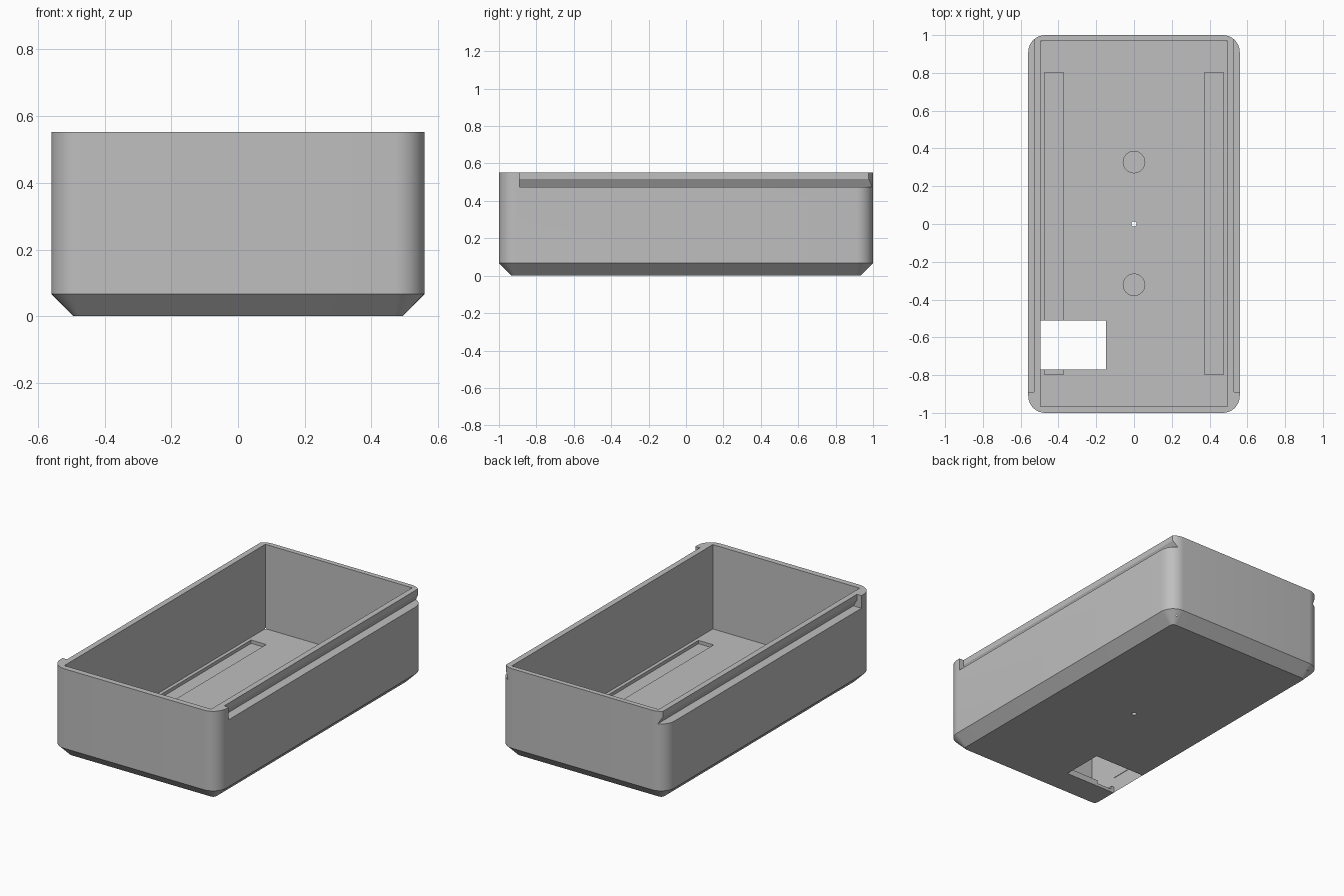
import bpy, bmesh, math

default = bpy.data.objects.get("Cube")
if default:
    bpy.data.objects.remove(default)

HX, HY, H = 0.56, 1.0, 0.552      # outer half sizes and height
R, CH = 0.09, 0.067               # corner radius and base chamfer
FLOOR, RECESS = 0.038, 0.018      # floor height and bottom of shallow pockets

grey = bpy.data.materials.new("plain grey")
grey.use_nodes = True
colour = (0.52, 0.52, 0.52, 1)
grey.diffuse_color = colour
grey.node_tree.nodes["Principled BSDF"].inputs["Base Color"].default_value = colour


def make(name, bm):
    bmesh.ops.recalc_face_normals(bm, faces=bm.faces[:])
    mesh = bpy.data.meshes.new(name)
    bm.to_mesh(mesh)
    bm.free()
    mesh.materials.append(grey)
    obj = bpy.data.objects.new(name, mesh)
    bpy.context.collection.objects.link(obj)
    return obj


def loft(name, rings):
    """Skin a stack of matching closed rings and cap both ends."""
    bm = bmesh.new()
    loops = [[bm.verts.new(p) for p in ring] for ring in rings]
    n = len(loops[0])
    for a, b in zip(loops, loops[1:]):
        for i in range(n):
            j = (i + 1) % n
            bm.faces.new((a[i], a[j], b[j], b[i]))
    bm.faces.new(loops[0][::-1])
    bm.faces.new(loops[-1])
    return make(name, bm)


def rounded_ring(inset, z, steps=10):
    ring = []
    for q, (sx, sy) in enumerate([(1, 1), (-1, 1), (-1, -1), (1, -1)]):
        for i in range(steps + 1):
            a = (q + i / steps) * math.pi / 2
            ring.append((sx * (HX - R) + (R - inset) * math.cos(a),
                         sy * (HY - R) + (R - inset) * math.sin(a), z))
    return ring


def box(name, x0, x1, y0, y1, z0, z1):
    return loft(name, [[(x0, y0, z), (x1, y0, z), (x1, y1, z), (x0, y1, z)]
                       for z in (z0, z1)])


def cylinder(name, y, radius, z0, z1, n):
    return loft(name, [[(radius * math.cos(i * math.tau / n),
                         y + radius * math.sin(i * math.tau / n), z)
                        for i in range(n)] for z in (z0, z1)])


# Outer shell with rounded corners and a chamfered base
tray = loft("open_box", [rounded_ring(CH, 0), rounded_ring(0, CH), rounded_ring(0, H)])

# Interior and the openings through the floor
cutters = [
    box("interior_cutter", -0.495, 0.495, -0.965, 0.97, FLOOR, 0.7),
    box("port_cutter", -0.498, -0.148, -0.77, -0.51, -0.1, 0.1),
    cylinder("centre_hole_cutter", 0, 0.014, -0.1, 0.1, 12),
]

# Round floor pockets
for y in (-0.322, 0.328):
    cutters.append(cylinder("round_pocket_cutter", y, 0.057, RECESS, 0.1, 40))

# Long floor channels and undercut lid rails on both sides
rail = [(0.505, 0.475), (0.7, 0.475), (0.7, 0.7), (0.53, 0.7), (0.53, 0.518)]
for s in (-1, 1):
    x0, x1 = sorted((s * 0.372, s * 0.474))
    cutters.append(box("channel_cutter", x0, x1, -0.797, 0.803, RECESS, 0.1))
    cutters.append(loft("rail_cutter", [[(s * x, y, z) for x, z in rail]
                                        for y in (-0.89, 1.2)]))

for cutter in cutters:
    cutter.hide_render = True
    cutter.hide_viewport = True
    mod = tray.modifiers.new(cutter.name, 'BOOLEAN')
    mod.operation = 'DIFFERENCE'
    mod.solver = 'EXACT'
    mod.object = cutter

# Apply the cuts, then drop the helpers
bpy.context.view_layer.update()
depsgraph = bpy.context.evaluated_depsgraph_get()
cut_mesh = bpy.data.meshes.new_from_object(tray.evaluated_get(depsgraph))
tray.modifiers.clear()
tray.data = cut_mesh
for cutter in cutters:
    bpy.data.objects.remove(cutter)

# Smooth the rounded corners, keep the edges sharp
bpy.ops.object.select_all(action='DESELECT')
tray.select_set(True)
bpy.context.view_layer.objects.active = tray
bpy.ops.object.shade_smooth_by_angle(angle=math.radians(25))
